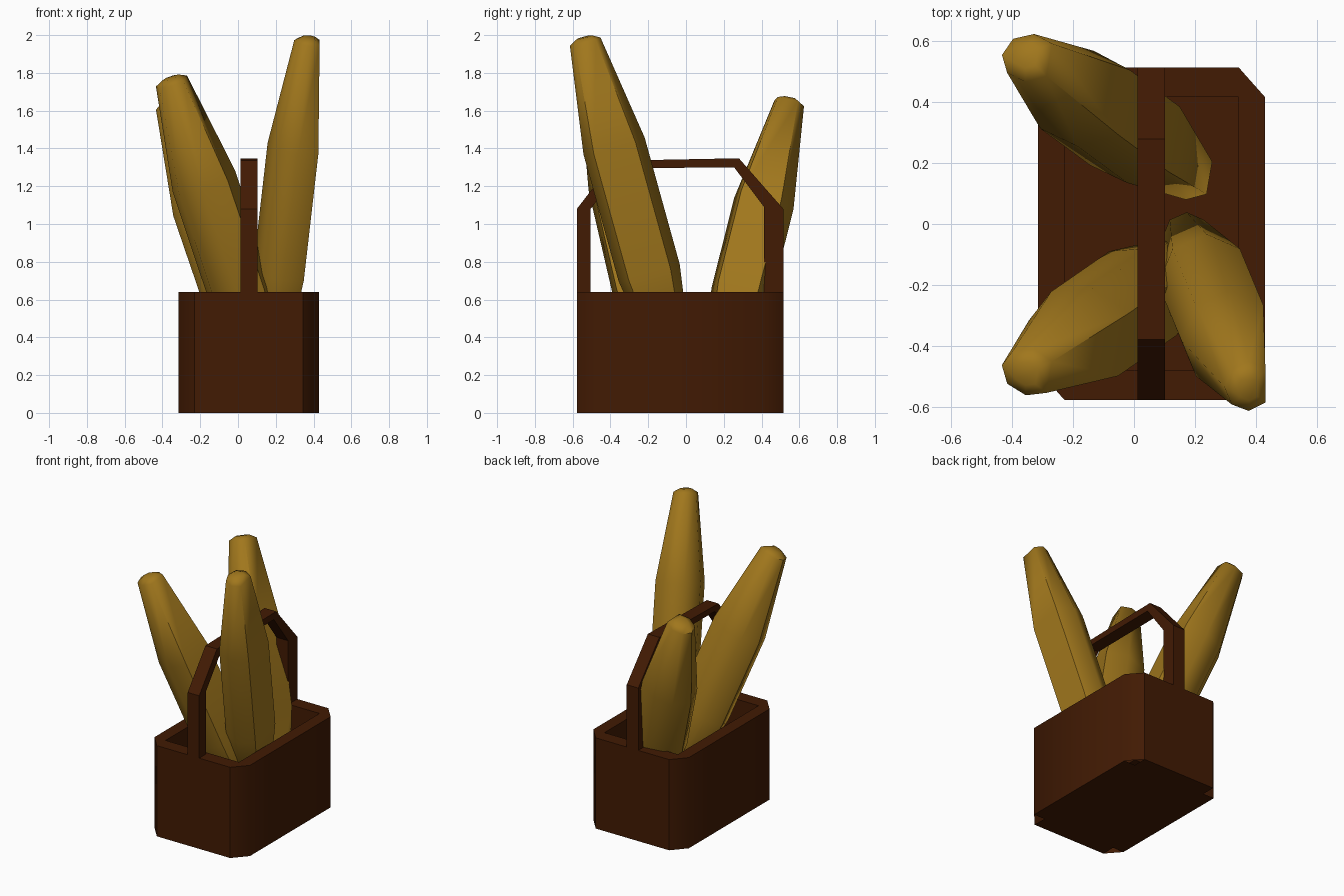
import bpy
import bmesh
import math
from mathutils import Vector

old = bpy.data.objects.get("Cube")
if old:
    bpy.data.objects.remove(old, do_unlink=True)


def make_material(name, rgb):
    mat = bpy.data.materials.new(name)
    mat.use_nodes = True
    color = (*rgb, 1.0)
    mat.diffuse_color = color
    bsdf = mat.node_tree.nodes["Principled BSDF"]
    bsdf.inputs["Base Color"].default_value = color
    bsdf.inputs["Roughness"].default_value = 0.8
    return mat


wood = make_material("dark brown wood", (0.054, 0.0105, 0.001))
crust = make_material("golden crust", (0.355, 0.185, 0.012))


def finish(bm, name, mat, smooth_angle=None):
    bmesh.ops.recalc_face_normals(bm, faces=bm.faces)
    mesh = bpy.data.meshes.new(name)
    bm.to_mesh(mesh)
    bm.free()
    mesh.materials.append(mat)
    obj = bpy.data.objects.new(name, mesh)
    bpy.context.collection.objects.link(obj)
    if smooth_angle:
        bpy.ops.object.select_all(action="DESELECT")
        obj.select_set(True)
        bpy.context.view_layer.objects.active = obj
        bpy.ops.object.shade_smooth_by_angle(angle=math.radians(smooth_angle))
    return obj


def bridge(bm, a, b):
    for i in range(len(a)):
        j = (i + 1) % len(a)
        bm.faces.new((a[i], a[j], b[j], b[i]))


# Basket: chamfered outer wall, square-cornered opening, notched base corners
def make_basket(x0, x1, y0, y1, wall_x, wall_y, height, floor):
    bm = bmesh.new()
    inner = [(x0 + wall_x, y0 + wall_y), (x1 - wall_x, y0 + wall_y),
             (x1 - wall_x, y1 - wall_y), (x0 + wall_x, y1 - wall_y)]
    outer = []
    for i, (x, y) in enumerate(inner):
        side = (x, y0 if y < 0 else y1)
        end = (x0 if x < 0 else x1, y)
        outer += [end, side] if i % 2 == 0 else [side, end]

    def ring(points, z):
        return [bm.verts.new((x, y, z)) for x, y in points]

    base, rim = ring(outer, 0), ring(outer, height)
    sole, lip, well = ring(inner, 0), ring(inner, height), ring(inner, floor)
    bridge(bm, base, rim)
    bridge(bm, lip, well)
    bm.faces.new(sole)
    bm.faces.new(well)
    for i in range(4):
        j = (i + 1) % 4
        bm.faces.new((rim[2 * i], rim[2 * i + 1], lip[i]))
        for edge, corner in ((rim, lip), (base, sole)):
            bm.faces.new((edge[2 * i + 1], edge[2 * j], corner[j], corner[i]))
    return finish(bm, "basket", wood, 45)


make_basket(-0.315, 0.43, -0.578, 0.515, 0.086, 0.097, 0.64, 0.04)


# Handle: bent strip swept across its width
def make_handle(x0, x1, outer, inner):
    bm = bmesh.new()
    rows = []
    for (yo, zo), (yi, zi) in zip(outer, inner):
        rows.append([bm.verts.new(p) for p in
                     ((x0, yo, zo), (x1, yo, zo), (x1, yi, zi), (x0, yi, zi))])
    for a, b in zip(rows, rows[1:]):
        bridge(bm, a, b)
    bm.faces.new(rows[0])
    bm.faces.new(rows[-1])
    return finish(bm, "handle", wood)


make_handle(0.012, 0.102,
            [(-0.578, 0.63), (-0.578, 1.08), (-0.38, 1.335),
             (0.28, 1.348), (0.515, 1.08), (0.515, 0.63)],
            [(-0.505, 0.63), (-0.505, 1.08), (-0.34, 1.295),
             (0.255, 1.3), (0.413, 1.09), (0.413, 0.63)])


# Loaves: long oval bodies with blunt tips and one flat side
def make_loaf(name, tip, direction, length, flat_normal, depth, width):
    bm = bmesh.new()
    half = [(0.0, 0.25), (0.024, 0.5), (0.6, 1.0)]
    profile = half + [(length - s, k) for s, k in reversed(half)]
    axis = Vector(direction).normalized()
    u = Vector(flat_normal)
    u = (u - axis * u.dot(axis)).normalized()
    v = axis.cross(u)
    flat = math.radians(43)
    angles = [flat + (2 * math.pi - 2 * flat) * i / 6 for i in range(7)]
    rings = []
    for s, k in profile:
        center = Vector(tip) + axis * s
        rings.append([bm.verts.new(center + k * (u * depth * math.cos(a)
                                                 + v * width * math.sin(a)))
                      for a in angles])
    for a, b in zip(rings, rings[1:]):
        bridge(bm, a, b)
    bm.faces.new(rings[0])
    bm.faces.new(rings[-1])
    return finish(bm, name, crust, 52)


make_loaf("tall_loaf", (0.378, -0.54, 1.988), (-0.11, 0.265, -0.957), 1.9,
          (1, 0, 0), 0.156, 0.168)
make_loaf("front_loaf", (-0.352, -0.492, 1.775), (0.31, 0.215, -0.926), 1.82,
          (0.98, -0.17, 0), 0.192, 0.16)
make_loaf("back_loaf", (-0.352, 0.552, 1.66), (0.315, -0.232, -0.92), 1.72,
          (0.98, -0.17, 0), 0.192, 0.162)
